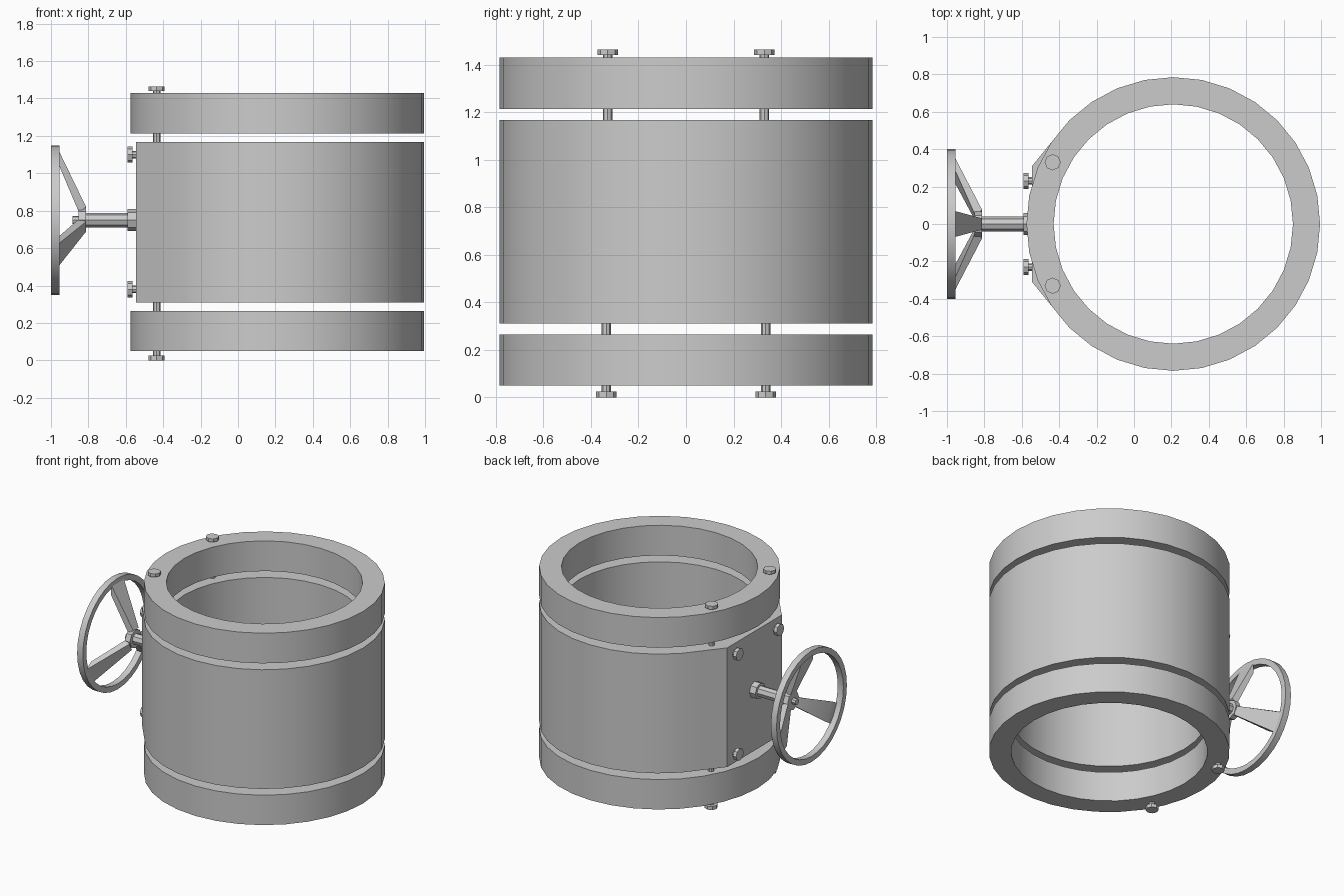
import bpy, bmesh, math
from mathutils import Matrix, Vector

if "Cube" in bpy.data.objects:
    bpy.data.objects.remove(bpy.data.objects["Cube"])

CX, R_OUT, R_IN, SEG = 0.21, 0.785, 0.64, 32
HUB_Z = 0.75


def finish(name, bm):
    bmesh.ops.recalc_face_normals(bm, faces=bm.faces)
    me = bpy.data.meshes.new(name)
    bm.to_mesh(me)
    bm.free()
    ob = bpy.data.objects.new(name, me)
    bpy.context.collection.objects.link(ob)
    bpy.ops.object.select_all(action='DESELECT')
    ob.select_set(True)
    bpy.context.view_layer.objects.active = ob
    bpy.ops.object.shade_smooth_by_angle(angle=math.radians(25))
    return ob


def circle(r, n=SEG, cx=0.0):
    return [(cx + r * math.cos(2 * math.pi * i / n), r * math.sin(2 * math.pi * i / n))
            for i in range(n)]


def tube(name, outer, inner, lo, hi, matrix=Matrix()):
    """Hollow extrusion between two outlines with equal point counts."""
    bm = bmesh.new()
    loops = [[bm.verts.new((x, y, z)) for x, y in pts]
             for pts, z in ((outer, lo), (outer, hi), (inner, hi), (inner, lo))]
    n = len(outer)
    for k in range(4):
        a, b = loops[k], loops[(k + 1) % 4]
        for i in range(n):
            j = (i + 1) % n
            bm.faces.new((a[i], a[j], b[j], b[i]))
    bm.transform(matrix)
    return finish(name, bm)


def turned(name, sections, origin, axis, n=8):
    """Stacked cylinders (start, end, radius) along an axis."""
    bm = bmesh.new()
    for a, b, r in sections:
        bmesh.ops.create_cone(bm, cap_ends=True, segments=n, radius1=r, radius2=r,
                              depth=b - a, matrix=Matrix.Translation((0, 0, (a + b) / 2)))
    rot = Vector(axis).to_track_quat('Z', 'Y').to_matrix().to_4x4()
    bm.transform(Matrix.Translation(origin) @ rot)
    return finish(name, bm)


# Flange rings
outer, inner = circle(R_OUT, cx=CX), circle(R_IN, cx=CX)
tube("lower_ring", outer, inner, 0.05, 0.265)
tube("upper_ring", outer, inner, 1.213, 1.43)

# Middle body, its left side squared off into a flat mounting face
body = list(outer)
for i, p in {13: (-0.445, 0.433), 14: (-0.545, 0.31), 15: (-0.545, 0.155), 16: (-0.545, 0),
             17: (-0.545, -0.155), 18: (-0.545, -0.31), 19: (-0.445, -0.433)}.items():
    body[i] = p
tube("body", body, inner, 0.31, 1.167)

# Bolts
bolt = [(0, 0.25, 0.02), (0.25, 0.273, 0.043)]
for s, side in ((1, "back"), (-1, "front")):
    turned(f"upper_bolt_{side}", [(0, 0.32, 0.02), (0.32, 0.343, 0.043)],
           (-0.435, s * 0.33, 1.12), (0, 0, 1))
    turned(f"lower_bolt_{side}", [(0, 0.32, 0.02), (0.32, 0.345, 0.043)],
           (-0.435, s * 0.335, 0.345), (0, 0, -1))
    for z, level in ((1.1, "upper"), (0.38, "lower")):
        turned(f"face_bolt_{level}_{side}", [(0, 0.045, 0.02), (0.045, 0.07, 0.043)],
               (-0.52, s * 0.23, z), (-1, 0, 0))

# Stem, collar, hub and end nut
turned("wheel_stem", [(0, 0.07, 0.058), (0.07, 0.30, 0.039), (0.292, 0.332, 0.066),
                      (0.332, 0.362, 0.022)], (-0.522, 0, HUB_Z), (-1, 0, 0))

# Wheel rim: local z maps to world -x
to_wheel = (Matrix.Translation((0, 0, HUB_Z)) @
            Vector((-1, 0, 0)).to_track_quat('Z', 'Y').to_matrix().to_4x4())
tube("wheel_rim", circle(0.40), circle(0.36), 0.955, 1.0, to_wheel)

# Three flared spokes sloping from the rim to the hub
for k in range(3):
    bm = bmesh.new()
    ends = []
    for x_out, r_out, x_in, r_in, w in ((-0.96, 0.375, -0.96, 0.30, 0.07),
                                        (-0.812, 0.07, -0.85, 0.04, 0.03)):
        ends.append([bm.verts.new(c) for c in ((x_out, -w, r_out), (x_out, w, r_out),
                                               (x_in, w, r_in), (x_in, -w, r_in))])
    a, b = ends
    bm.faces.new(a)
    bm.faces.new(b)
    for i in range(4):
        j = (i + 1) % 4
        bm.faces.new((a[i], a[j], b[j], b[i]))
    bm.transform(Matrix.Translation((0, 0, HUB_Z)) @ Matrix.Rotation(k * 2 * math.pi / 3, 4, 'X'))
    finish(f"wheel_spoke_{k + 1}", bm)
